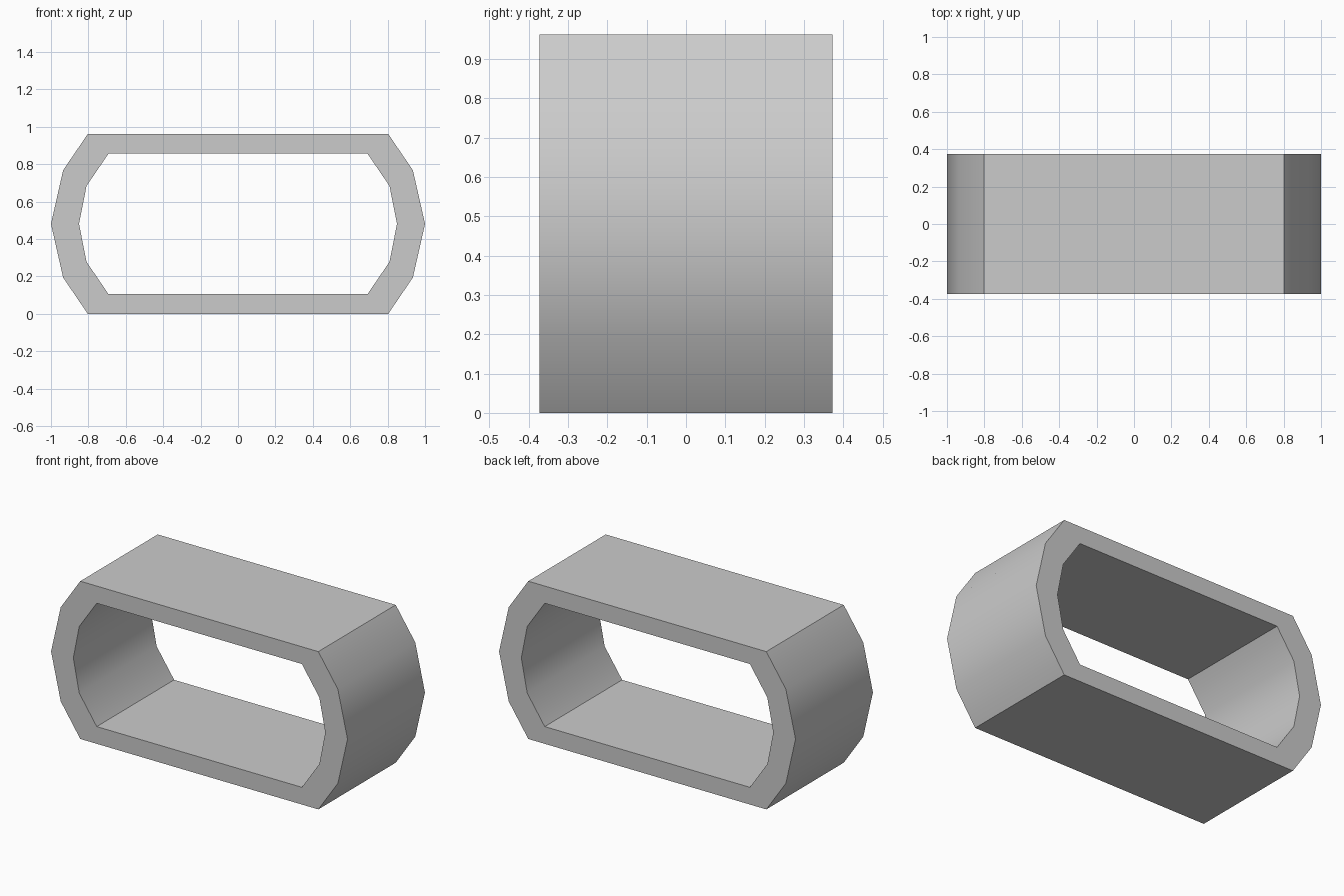
import bpy, bmesh, math

if "Cube" in bpy.data.objects:
    bpy.data.objects.remove(bpy.data.objects["Cube"])

HALF_DEPTH = 0.373
MID = 0.481  # height of the ring's centre

# Right-hand quarter profiles (x, height above centre), mirrored into full loops
OUTER = [(1.0, 0.0), (0.935, 0.287), (0.803, 0.481)]
INNER = [(0.85, 0.0), (0.81, 0.203), (0.692, 0.376)]


def full_loop(quarter):
    right = [(x, -z) for x, z in reversed(quarter[1:])] + quarter
    return right + [(-x, z) for x, z in reversed(right)]


grey = bpy.data.materials.new("light grey")
grey.diffuse_color = (0.6, 0.6, 0.6, 1)
grey.use_nodes = True
grey.node_tree.nodes["Principled BSDF"].inputs["Base Color"].default_value = grey.diffuse_color

# Ring: outer and inner walls joined by flat front and back rims
bm = bmesh.new()


def add_loop(points, y):
    return [bm.verts.new((x, y, z + MID)) for x, z in points]


outer, inner = full_loop(OUTER), full_loop(INNER)
loops = [add_loop(outer, -HALF_DEPTH), add_loop(outer, HALF_DEPTH),
         add_loop(inner, HALF_DEPTH), add_loop(inner, -HALF_DEPTH)]
n = len(outer)
for k in range(4):
    a, b = loops[k], loops[(k + 1) % 4]
    for i in range(n):
        j = (i + 1) % n
        bm.faces.new((a[i], a[j], b[j], b[i]))
bmesh.ops.recalc_face_normals(bm, faces=bm.faces[:])

mesh = bpy.data.meshes.new("ring_frame")
bm.to_mesh(mesh)
bm.free()
mesh.materials.append(grey)
ring = bpy.data.objects.new("ring_frame", mesh)
bpy.context.collection.objects.link(ring)

# Rounded ends smooth, corners and rims sharp
bpy.context.view_layer.objects.active = ring
ring.select_set(True)
bpy.ops.object.shade_smooth_by_angle(angle=math.radians(30))
